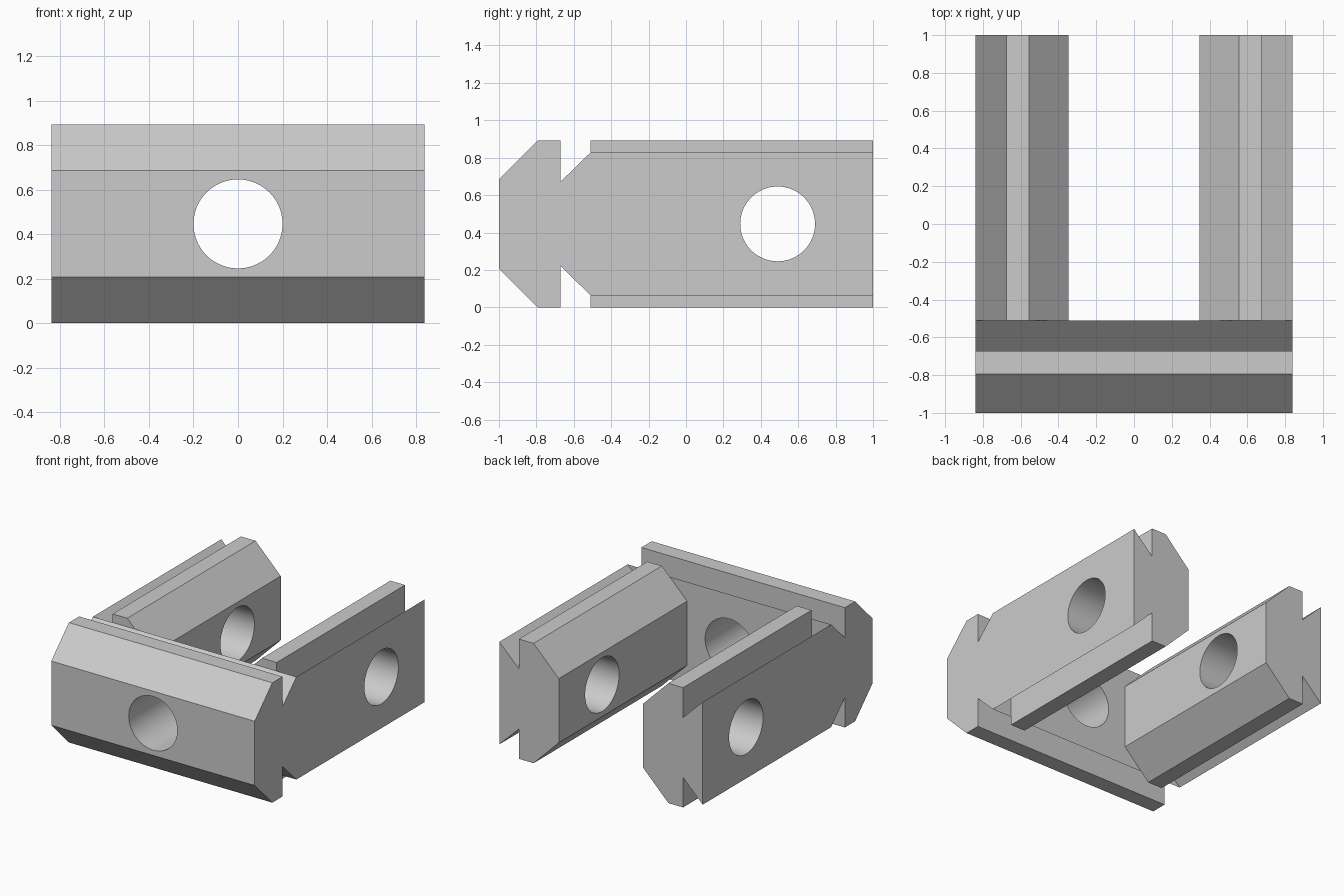
import bpy, bmesh
from math import pi, radians
from mathutils import Matrix, Vector

if "Cube" in bpy.data.objects:
    bpy.data.objects.remove(bpy.data.objects["Cube"])

grey = bpy.data.materials.new("grey metal")
grey.use_nodes = True
colour = (0.6, 0.6, 0.6, 1)
grey.diffuse_color = colour
grey.node_tree.nodes["Principled BSDF"].inputs["Base Color"].default_value = colour

HEIGHT = 0.892
MID = HEIGHT / 2
DEPTH = 0.49
HOLE = 0.2

# Lower half of the bar section: depth from the bevelled face, height
half = [(0, 0.207), (0.207, 0), (0.328, 0), (0.328, 0.222), (DEPTH, 0.064)]
section = half + [(d, HEIGHT - z) for d, z in reversed(half)]


def make_bar(name, origin, inward, along, length, hole_at):
    """Extrude the section along a direction, then drill the round hole."""
    origin, inward, along = Vector(origin), Vector(inward), Vector(along)
    bm = bmesh.new()
    face = bm.faces.new([bm.verts.new(origin + inward * d + Vector((0, 0, z)))
                         for d, z in section])
    out = bmesh.ops.extrude_face_region(bm, geom=[face])
    verts = [g for g in out["geom"] if isinstance(g, bmesh.types.BMVert)]
    bmesh.ops.translate(bm, verts=verts, vec=along * length)
    bmesh.ops.recalc_face_normals(bm, faces=bm.faces)
    mesh = bpy.data.meshes.new(name)
    bm.to_mesh(mesh)
    bm.free()
    mesh.materials.append(grey)
    bar = bpy.data.objects.new(name, mesh)
    bpy.context.collection.objects.link(bar)

    # Drill
    centre = origin + along * hole_at + inward * DEPTH / 2 + Vector((0, 0, MID))
    bpy.ops.mesh.primitive_cylinder_add(vertices=64, radius=HOLE, depth=1)
    drill = bpy.context.object
    turn = inward.to_track_quat("Z", "Y").to_matrix().to_4x4()
    drill.data.transform(Matrix.Translation(centre) @ turn)
    drill.data.materials.append(grey)
    drill.hide_render = True
    cut = bar.modifiers.new("hole", "BOOLEAN")
    cut.object = drill
    cut.solver = "EXACT"

    bpy.ops.object.select_all(action="DESELECT")
    bar.select_set(True)
    bpy.context.view_layer.objects.active = bar
    bpy.ops.object.modifier_apply(modifier=cut.name)
    bpy.data.objects.remove(drill)
    bpy.ops.object.shade_smooth_by_angle(angle=radians(30))


WIDTH = 0.838

# Cross bar at the front, bevelled side outwards
make_bar("front_bar", (-WIDTH, -1, 0), (0, 1, 0), (1, 0, 0), 2 * WIDTH, WIDTH)

# Side bars, bevelled sides facing each other
for side, name in ((1, "left_bar"), (-1, "right_bar")):
    make_bar(name, (side * (WIDTH - DEPTH), DEPTH - 1, 0), (side, 0, 0),
             (0, 1, 0), 2 - DEPTH, 1)
